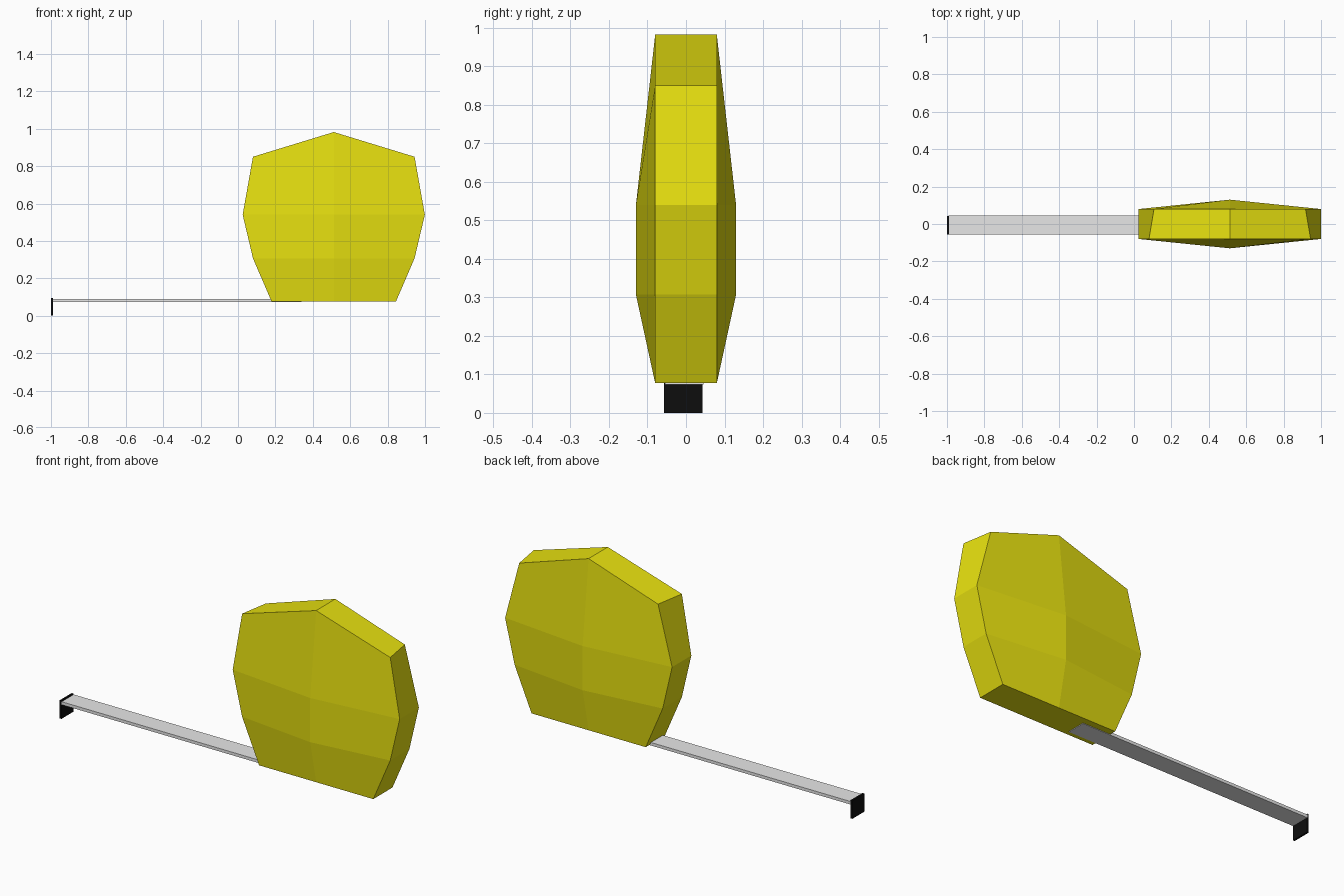
import bpy

cube = bpy.data.objects.get("Cube")
if cube:
    bpy.data.objects.remove(cube, do_unlink=True)


def make_material(name, rgb):
    mat = bpy.data.materials.new(name)
    mat.use_nodes = True
    mat.diffuse_color = (*rgb, 1)
    mat.node_tree.nodes["Principled BSDF"].inputs["Base Color"].default_value = (*rgb, 1)
    return mat


def make_object(name, verts, faces, mat):
    mesh = bpy.data.meshes.new(name)
    mesh.from_pydata(verts, [], faces)
    mesh.materials.append(mat)
    obj = bpy.data.objects.new(name, mesh)
    bpy.context.collection.objects.link(obj)
    return obj


def make_box(name, low, high, mat):
    verts = [(x, y, z) for x in (low[0], high[0])
             for y in (low[1], high[1]) for z in (low[2], high[2])]
    faces = [(0, 1, 3, 2), (4, 6, 7, 5), (0, 4, 5, 1),
             (2, 3, 7, 6), (0, 2, 6, 4), (1, 5, 7, 3)]
    return make_object(name, verts, faces, mat)


yellow = make_material("case yellow", (0.8, 0.75, 0.005))
steel = make_material("tape grey", (0.8, 0.8, 0.8))
black = make_material("hook black", (0.004, 0.004, 0.004))

# Case: rows of (height, half width front, half width back, bulge at the middle)
CENTRE, RIM = 0.512, 0.08
rows = [(0.077, 0.333, 0.333, 0.08), (0.307, 0.432, 0.432, 0.13),
        (0.54, 0.487, 0.487, 0.13), (0.85, 0.432, 0.405, 0.08)]
PEAK = 0.982

verts, faces = [], []
for side in (-1, 1):
    base = len(verts)
    for z, front, back, bulge in rows:
        half = front if side < 0 else back
        verts += [(CENTRE - half, side * RIM, z), (CENTRE, side * bulge, z),
                  (CENTRE + half, side * RIM, z)]
    # The middle column rises straight from the widest row to the peak
    verts[base + 10] = (CENTRE, side * RIM, PEAK)
    for row in range(len(rows) - 1):
        for col in range(2):
            a = base + row * 3 + col
            quad = (a, a + 1, a + 4, a + 3)
            faces.append(quad if side < 0 else quad[::-1])

# Band joining the front and back rims
rim = [0, 2, 5, 8, 11, 10, 9, 6, 3]
offset = len(rows) * 3
for a, b in zip(rim, rim[1:] + rim[:1]):
    faces.append((b, a, a + offset, b + offset))
# The flat bottom keeps the middle points of both lower edges
faces[faces.index((2, 0, offset, 2 + offset))] = (2, 1, 0, offset, 1 + offset, 2 + offset)
make_object("case", verts, faces, yellow)

# Extended tape and its end hook
make_box("tape", (-0.992, -0.055, 0.074), (0.34, 0.045, 0.09), steel)
make_box("end_hook", (-1.0, -0.057, 0.0), (-0.99, 0.043, 0.096), black)
